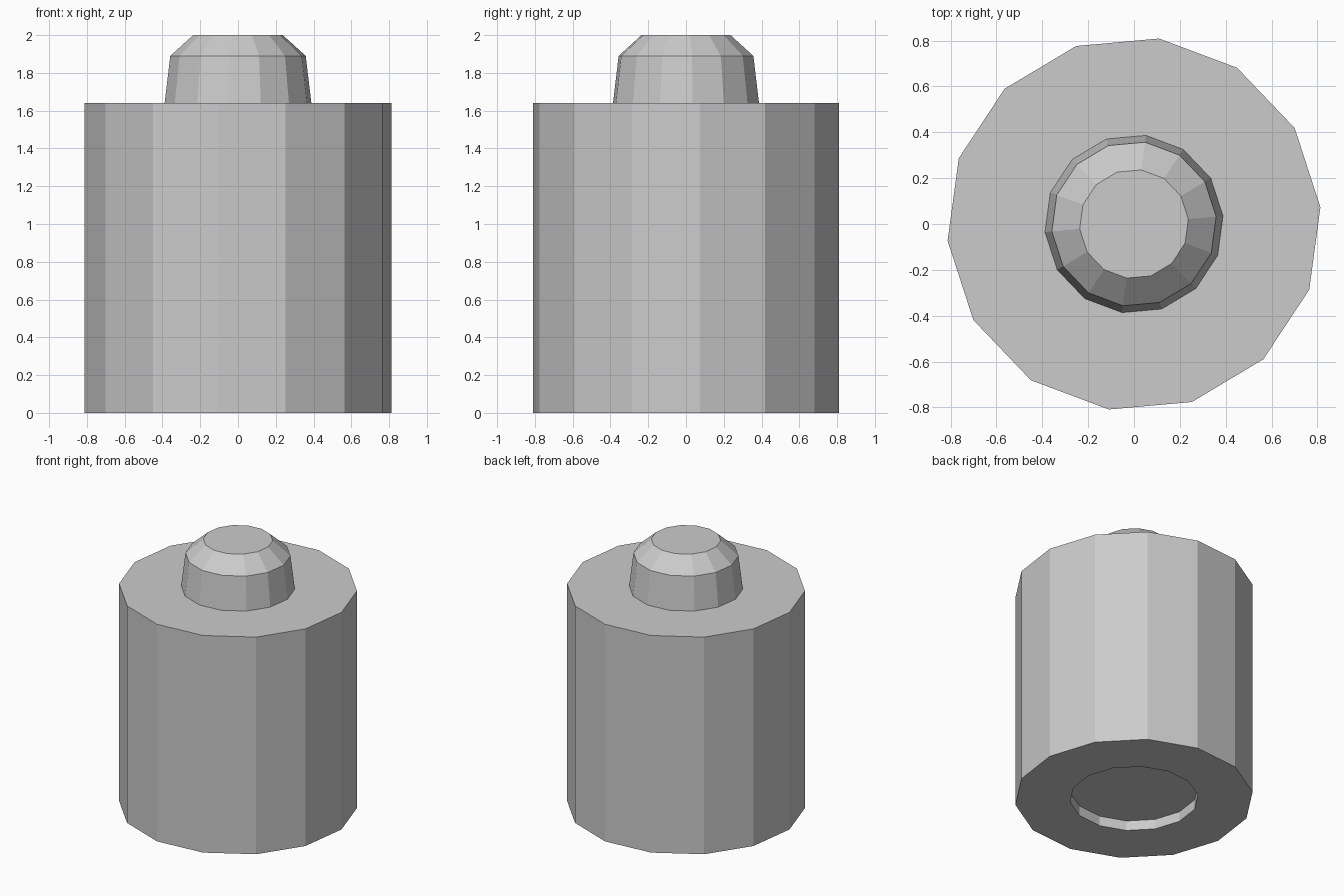
import bpy, bmesh, math

if "Cube" in bpy.data.objects:
    bpy.data.objects.remove(bpy.data.objects["Cube"])

SIDES = 14
PHASE = math.radians(5.15)

# Lathe profile (radius, z): socket ceiling, socket rim, drum wall, shoulder, tapered stud, bevel
profile = [
    (0.44, 0.075), (0.44, 0.0),
    (0.8165, 0.0), (0.8165, 1.64),
    (0.39, 1.64), (0.36, 1.89), (0.238, 2.0),
]


def lathe(name, profile):
    """Turn a profile into a faceted solid, capped at both ends."""
    bm = bmesh.new()
    rings = []
    for r, z in profile:
        angles = [PHASE + 2 * math.pi * i / SIDES for i in range(SIDES)]
        rings.append([bm.verts.new((r * math.cos(a), r * math.sin(a), z)) for a in angles])
    for low, high in zip(rings, rings[1:]):
        for i in range(SIDES):
            j = (i + 1) % SIDES
            bm.faces.new((low[i], low[j], high[j], high[i]))
    bm.faces.new(rings[0][::-1])
    bm.faces.new(rings[-1])
    bmesh.ops.recalc_face_normals(bm, faces=bm.faces)
    mesh = bpy.data.meshes.new(name)
    bm.to_mesh(mesh)
    bm.free()
    obj = bpy.data.objects.new(name, mesh)
    bpy.context.collection.objects.link(obj)
    return obj


# Drum with a stud on top and a shallow socket below
lathe("studded_drum", profile)
